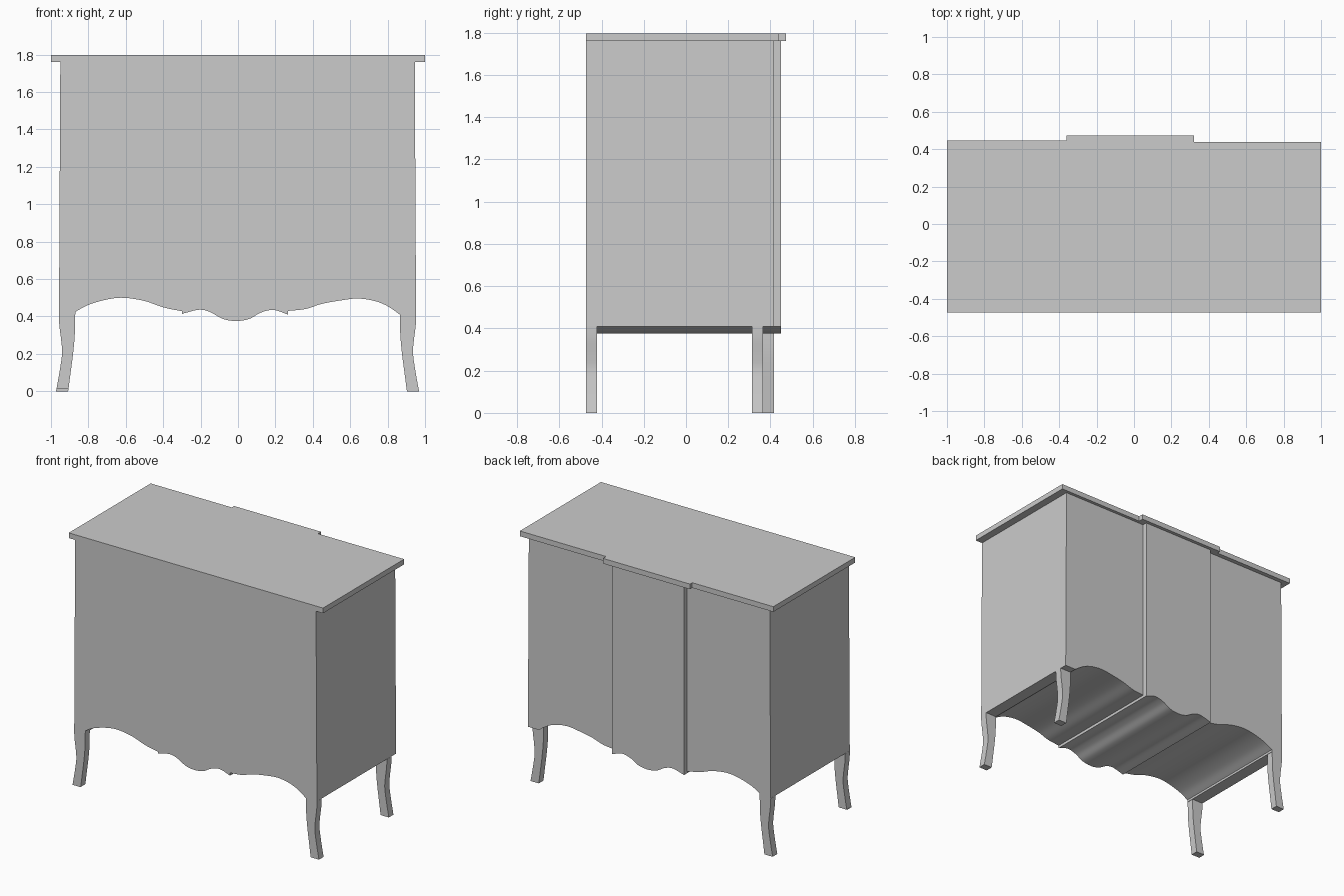
import bpy, bmesh, math
from mathutils import Vector

if "Cube" in bpy.data.objects:
    bpy.data.objects.remove(bpy.data.objects["Cube"], do_unlink=True)

grey = bpy.data.materials.new("plain grey")
grey.use_nodes = True
grey.diffuse_color = (0.6, 0.6, 0.6, 1)
grey.node_tree.nodes["Principled BSDF"].inputs["Base Color"].default_value = (0.6, 0.6, 0.6, 1)

FRONT, BACK, MIDDLE_BACK = -0.473, 0.416, 0.449
TOP_LOW, TOP_HIGH = 1.76, 1.797


def smooth_path(points, steps=6):
    """Catmull-Rom curve through the given points."""
    p = [Vector(q) for q in points]
    p = [2 * p[0] - p[1]] + p + [2 * p[-1] - p[-2]]
    path = []
    for a, b, c, d in zip(p, p[1:], p[2:], p[3:]):
        for i in range(steps):
            t = i / steps
            path.append(0.5 * (2 * b + (c - a) * t + (2 * a - 5 * b + 4 * c - d) * t ** 2
                               + (3 * b - a - 3 * c + d) * t ** 3))
    return path + [p[-2]]


def prism(name, outline, low, high, upright=True):
    """Extrude an outline: along y if upright (x, z points), else along z (x, y points)."""
    bm = bmesh.new()
    place = (lambda q: (q[0], low, q[1])) if upright else (lambda q: (q[0], q[1], low))
    face = bm.faces.new([bm.verts.new(place(q)) for q in outline])
    new = bmesh.ops.extrude_face_region(bm, geom=[face])["geom"]
    shift = (0, high - low, 0) if upright else (0, 0, high - low)
    bmesh.ops.translate(bm, vec=shift, verts=[v for v in new if isinstance(v, bmesh.types.BMVert)])
    bmesh.ops.recalc_face_normals(bm, faces=bm.faces)
    mesh = bpy.data.meshes.new(name)
    bm.to_mesh(mesh)
    bm.free()
    mesh.materials.append(grey)
    obj = bpy.data.objects.new(name, mesh)
    bpy.context.collection.objects.link(obj)
    bpy.ops.object.select_all(action="DESELECT")
    obj.select_set(True)
    bpy.context.view_layer.objects.active = obj
    bpy.ops.object.shade_smooth_by_angle(angle=math.radians(30))
    return obj


# Scalloped lower edge, in three bays
right_bay = smooth_path([(-0.868, 0.426), (-0.8, 0.462), (-0.7, 0.491), (-0.61, 0.5),
                         (-0.5, 0.483), (-0.4, 0.449), (-0.3, 0.428)])
middle_bay = smooth_path([(-0.3, 0.414), (-0.21, 0.436), (-0.15, 0.424), (-0.08, 0.387),
                          (-0.01, 0.376), (0.06, 0.387), (0.12, 0.42), (0.19, 0.435), (0.268, 0.41)])
left_bay = smooth_path([(0.268, 0.43), (0.36, 0.44), (0.45, 0.468), (0.55, 0.486),
                        (0.64, 0.496), (0.73, 0.483), (0.8, 0.455), (0.866, 0.41)])

# Case, slightly wider at the bottom
prism("case", [(-0.95, TOP_LOW), (-0.957, 0.41), (-0.868, 0.41)] + right_bay + middle_bay
      + left_bay + [(0.952, 0.41), (0.945, TOP_LOW)], FRONT, BACK)

# Projecting middle of the back
prism("middle_back_panel", [(-0.3, TOP_LOW)] + middle_bay + [(0.268, TOP_LOW)], BACK, MIDDLE_BACK)

# Top board with a stepped back edge
prism("top_board", [(-1, FRONT), (1, FRONT), (1, 0.438), (0.322, 0.438), (0.322, 0.473),
                    (-0.362, 0.473), (-0.362, 0.447), (-1, 0.447)], TOP_LOW, TOP_HIGH, False)

# Curved legs
outer = smooth_path([(0.953, 0.41), (0.95, 0.35), (0.94, 0.27), (0.936, 0.2), (0.95, 0.1), (0.968, 0)])
inner = smooth_path([(0.903, 0), (0.89, 0.1), (0.877, 0.2), (0.868, 0.3), (0.866, 0.41)])
for name, side, low, foot in (("front_left_leg", 1, FRONT, 0), ("front_right_leg", -1, FRONT, 0.014),
                              ("back_left_leg", 1, 0.312, 0), ("back_right_leg", -1, 0.364, 0)):
    shift = -0.005 if side < 0 else 0
    prism(name, [(side * q.x + shift, max(q.y, foot)) for q in outer + inner], low, low + 0.052)
